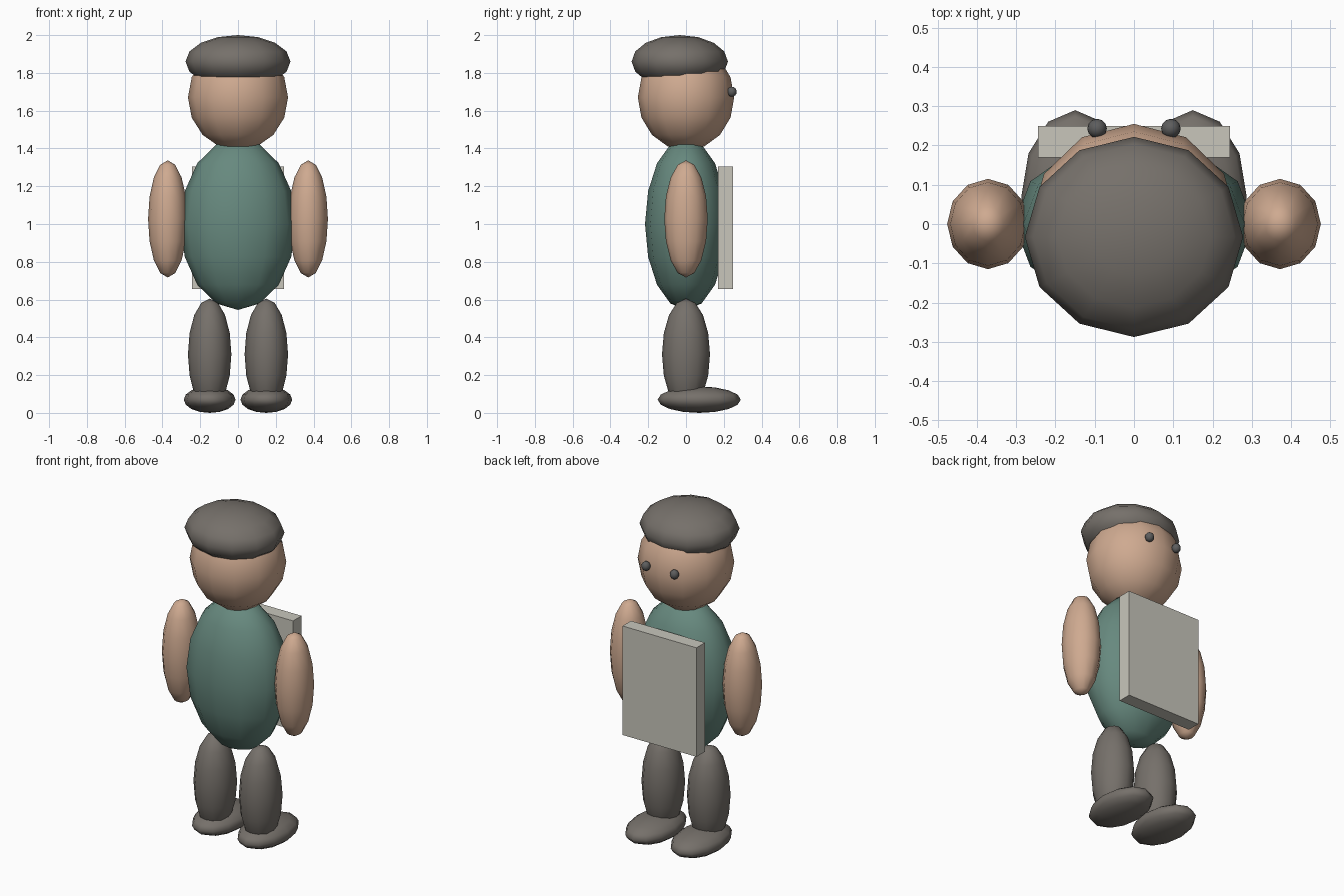
import bpy

if "Cube" in bpy.data.objects:
    bpy.data.objects.remove(bpy.data.objects["Cube"])


def material(name, rgb):
    m = bpy.data.materials.new(name)
    m.diffuse_color = (*rgb, 1.0)
    m.use_nodes = True
    m.node_tree.nodes["Principled BSDF"].inputs["Base Color"].default_value = m.diffuse_color
    return m


SKIN = material("skin", (0.62, 0.40, 0.28))
SHIRT = material("green shirt", (0.135, 0.25, 0.21))
GREY = material("warm grey", (0.18, 0.163, 0.145))
DARK = material("dark eye grey", (0.11, 0.11, 0.11))
BOARD = material("pale board", (0.58, 0.565, 0.50))


def ellipsoid(name, centre, radii, mat):
    """Low-poly smooth ellipsoid with upright poles."""
    bpy.ops.mesh.primitive_uv_sphere_add(segments=12, ring_count=8, radius=1, location=centre)
    ob = bpy.context.object
    ob.name = name
    ob.scale = radii
    bpy.ops.object.transform_apply(location=False, rotation=False, scale=True)
    bpy.ops.object.shade_smooth()
    ob.data.materials.append(mat)
    return ob


# torso, head and cap
ellipsoid("torso", (0, 0, 1.0), (0.305, 0.217, 0.455), SHIRT)
ellipsoid("head", (0, 0, 1.67), (0.265, 0.255, 0.28), SKIN)
ellipsoid("cap", (0, -0.033, 1.86), (0.278, 0.255, 0.14), GREY)

# paired limbs and eyes
for side, s in (("left", -1), ("right", 1)):
    ellipsoid(side + "_arm", (s * 0.372, 0, 1.027), (0.104, 0.115, 0.31), SKIN)
    ellipsoid(side + "_leg", (s * 0.15, 0, 0.31), (0.115, 0.127, 0.295), GREY)
    ellipsoid(side + "_foot", (s * 0.15, 0.07, 0.07), (0.137, 0.22, 0.07), GREY)
    ellipsoid(side + "_eye", (s * 0.094, 0.243, 1.70), (0.025, 0.025, 0.027), DARK)

# flat panel held against the chest
bpy.ops.mesh.primitive_cube_add(size=1, location=(0, 0.21, 0.98))
panel = bpy.context.object
panel.name = "chest_panel"
panel.scale = (0.488, 0.08, 0.65)
bpy.ops.object.transform_apply(location=False, rotation=False, scale=True)
panel.data.materials.append(BOARD)
